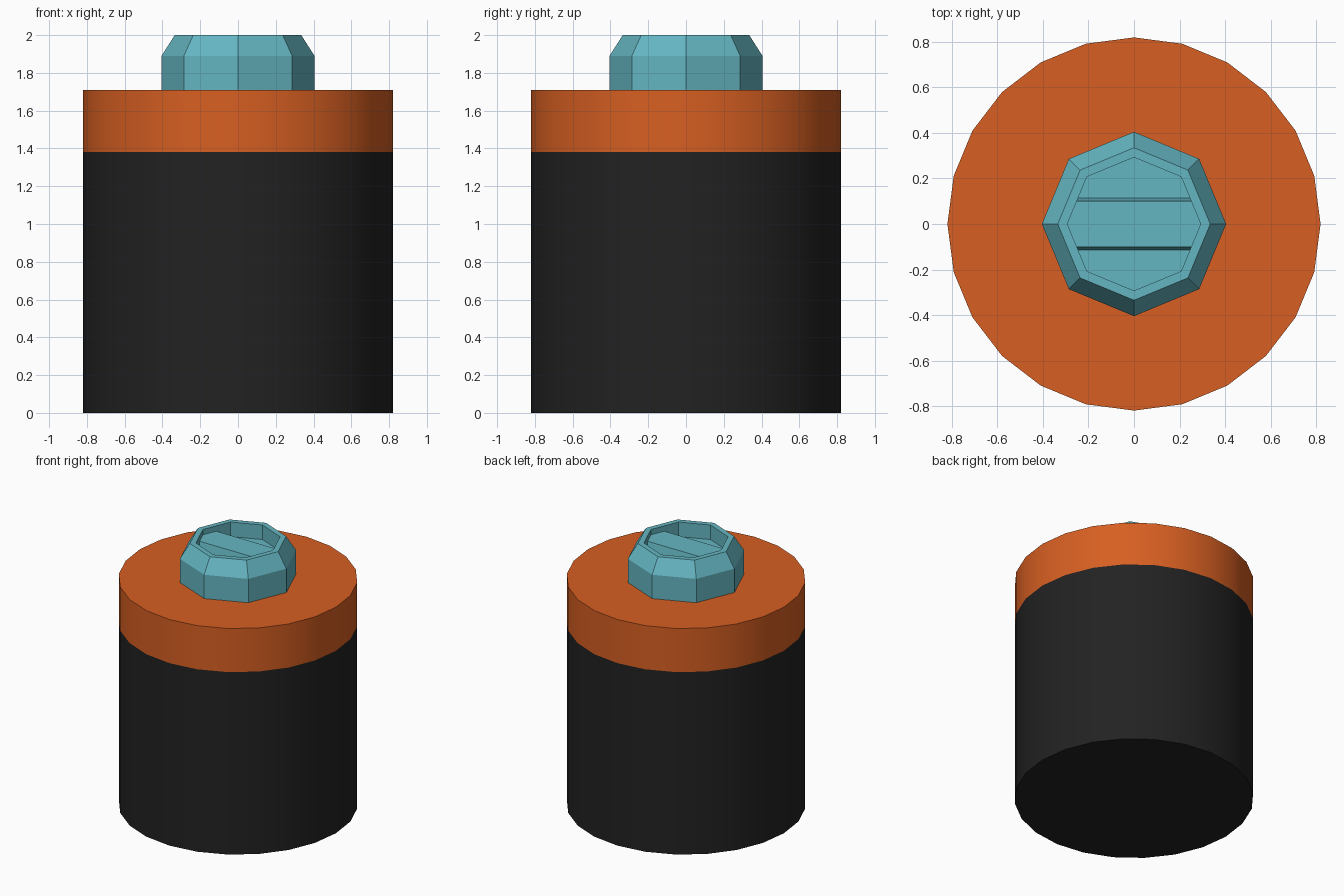
import bpy, bmesh, math

if "Cube" in bpy.data.objects:
    bpy.data.objects.remove(bpy.data.objects["Cube"])


def material(name, rgb):
    m = bpy.data.materials.new(name)
    m.diffuse_color = (*rgb, 1)
    m.use_nodes = True
    m.node_tree.nodes["Principled BSDF"].inputs["Base Color"].default_value = m.diffuse_color
    return m


black = material("black", (0.016, 0.016, 0.016))
orange = material("orange", (0.68, 0.115, 0.016))
teal = material("teal", (0.13, 0.47, 0.54))


def finish(bm, name, mats):
    bmesh.ops.recalc_face_normals(bm, faces=bm.faces[:])
    me = bpy.data.meshes.new(name)
    bm.to_mesh(me)
    bm.free()
    ob = bpy.data.objects.new(name, me)
    bpy.context.collection.objects.link(ob)
    for m in mats:
        me.materials.append(m)
    return ob


def lathe(name, sides, profile, mats):
    """Stack rings of (radius, z), capped at both ends."""
    bm = bmesh.new()
    rings = [[bm.verts.new((r * math.cos(2 * math.pi * i / sides),
                            r * math.sin(2 * math.pi * i / sides), z))
              for i in range(sides)] for r, z in profile]
    for a, b in zip(rings, rings[1:]):
        for i in range(sides):
            j = (i + 1) % sides
            bm.faces.new((a[i], a[j], b[j], b[i]))
    bm.faces.new(rings[0])
    bm.faces.new(rings[-1])
    return finish(bm, name, mats)


# Cylinder body: black casing with an orange top band
body = lathe("battery_body", 24, [(0.82, 0), (0.82, 1.38), (0.82, 1.71)], [black, orange])
for p in body.data.polygons:
    p.material_index = int(p.center.z > 1.38)
bpy.context.view_layer.objects.active = body
body.select_set(True)
bpy.ops.object.shade_smooth_by_angle(angle=math.radians(30))

# Octagonal terminal with a chamfered rim and a recess
FLOOR, BAR = 1.89, 1.96
lathe("terminal", 8, [(0.405, 1.71), (0.405, 1.89), (0.335, 2.0),
                      (0.293, 2.0), (0.293, FLOOR)], [teal])

# Raised bar across the recess, ends following the octagon walls
bm = bmesh.new()
rings = []
for y, z in ((0.115, FLOOR), (0.1, BAR)):
    x = 0.293 - y * math.tan(math.radians(22.5))
    rings.append([bm.verts.new((px, py, z)) for px, py in
                  ((x, -y), (0.293, 0), (x, y), (-x, y), (-0.293, 0), (-x, -y))])
for i in range(6):
    j = (i + 1) % 6
    bm.faces.new((rings[0][i], rings[0][j], rings[1][j], rings[1][i]))
bm.faces.new(rings[1])
bm.faces.new(rings[0])
finish(bm, "terminal_bar", [teal])
